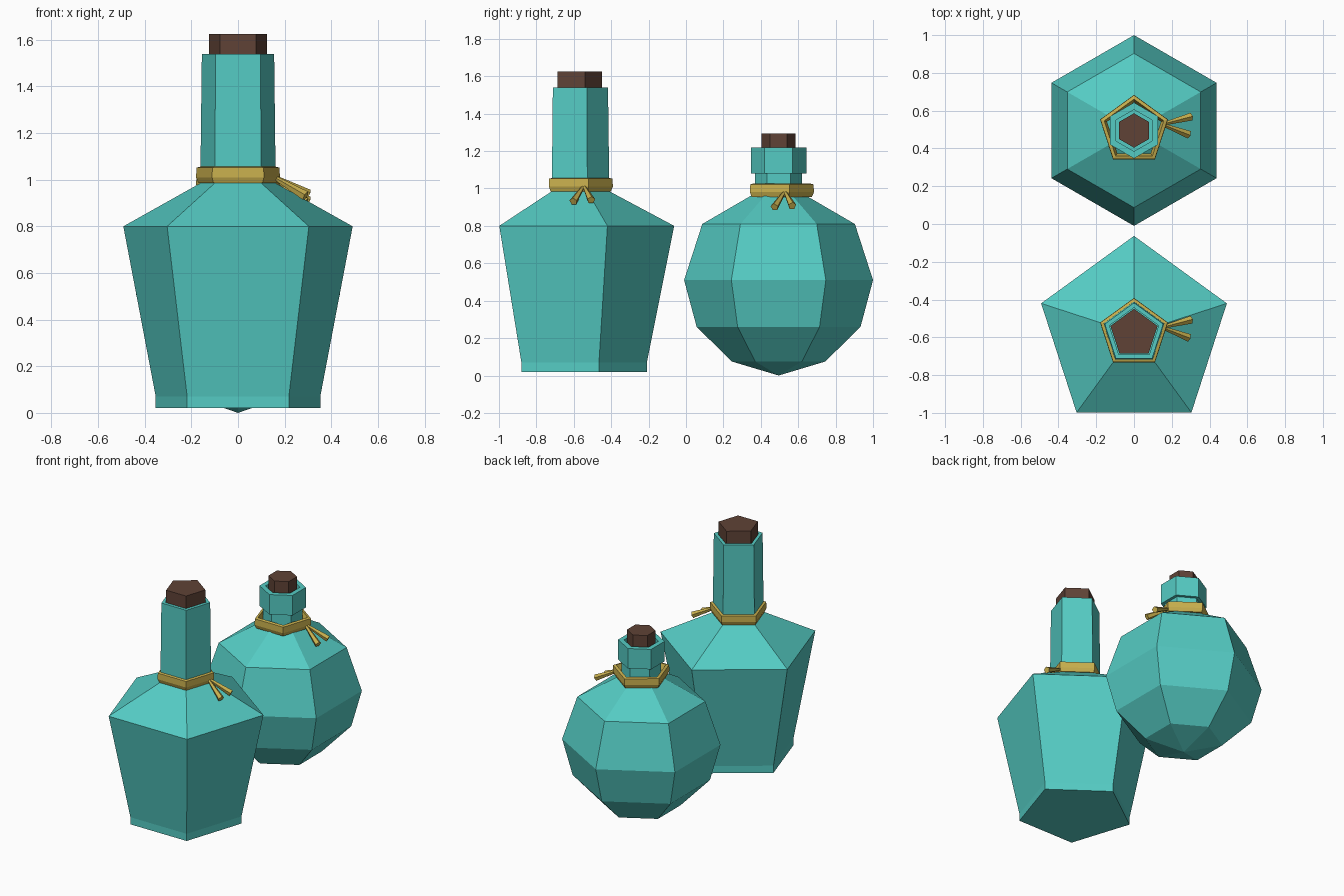
import bpy, bmesh, math
from mathutils import Vector

if "Cube" in bpy.data.objects:
    bpy.data.objects.remove(bpy.data.objects["Cube"])


def material(name, rgb):
    m = bpy.data.materials.new(name)
    m.diffuse_color = (*rgb, 1)
    m.use_nodes = True
    m.node_tree.nodes["Principled BSDF"].inputs["Base Color"].default_value = m.diffuse_color
    return m


glass = material("teal_glass", (0.09, 0.60, 0.55))
cork = material("dark_cork", (0.115, 0.055, 0.037))
twine = material("gold_twine", (0.58, 0.43, 0.075))


def finish(bm, name, mat):
    bmesh.ops.recalc_face_normals(bm, faces=bm.faces)
    me = bpy.data.meshes.new(name)
    bm.to_mesh(me)
    bm.free()
    me.materials.append(mat)
    ob = bpy.data.objects.new(name, me)
    bpy.context.collection.objects.link(ob)
    return ob


def lathe(name, profile, sides, y, mat, closed=False):
    """Faceted solid of revolution with one corner facing +y."""
    bm = bmesh.new()
    rings = []
    for r, z in profile:
        ring = []
        for i in range(sides):
            a = math.pi / 2 + 2 * math.pi * i / sides
            ring.append(bm.verts.new((r * math.cos(a), y + r * math.sin(a), z)))
        rings.append(ring)
    pairs = list(zip(rings, rings[1:]))
    if closed:
        pairs.append((rings[-1], rings[0]))
    else:
        bm.faces.new(rings[0])
        bm.faces.new(rings[-1])
    for a, b in pairs:
        for i in range(sides):
            j = (i + 1) % sides
            bm.faces.new((a[i], a[j], b[j], b[i]))
    bmesh.ops.remove_doubles(bm, verts=bm.verts, dist=1e-4)
    return finish(bm, name, mat)


def tail(name, start, end):
    """Tapered strand of twine, wider at its free end."""
    s, e = Vector(start), Vector(end)
    d = e - s
    bm = bmesh.new()
    bmesh.ops.create_cone(bm, cap_ends=True, segments=5, radius1=0.009,
                          radius2=0.022, depth=d.length)
    bmesh.ops.rotate(bm, verts=bm.verts, matrix=d.to_track_quat('Z', 'Y').to_matrix())
    bmesh.ops.translate(bm, verts=bm.verts, vec=(s + e) / 2)
    finish(bm, name, twine)


def neck_tie(prefix, y, z):
    """Five-sided twine ring and its two loose ends."""
    section = [(0.150, 0.02), (0.166, 0.057), (0.187, 0.052),
               (0.189, 0.010), (0.178, -0.015), (0.155, -0.015)]
    lathe(prefix + "_twine_ring", [(r, z + h) for r, h in section], 5, y, twine, True)
    tail(prefix + "_twine_end_a", (0.155, y + 0.035, z + 0.012), (0.302, y + 0.073, z - 0.063))
    tail(prefix + "_twine_end_b", (0.155, y + 0.030, z + 0.010), (0.290, y - 0.022, z - 0.070))


# Tall five-sided bottle
TALL_Y = -0.58
lathe("tall_bottle", [(0.371, 0.02), (0.371, 0.07), (0.517, 0.80), (0.170, 0.985),
                      (0.163, 1.54), (0.137, 1.54), (0.137, 1.48)], 5, TALL_Y, glass)
lathe("tall_cork", [(0.131, 1.46), (0.131, 1.625)], 5, TALL_Y, cork)
neck_tie("tall", TALL_Y, 1.0)

# Round six-sided flask
ROUND_Y = 0.495
lathe("round_flask", [(0, 0), (0.25, 0.075), (0.438, 0.26), (0.505, 0.51), (0.408, 0.81),
                      (0.150, 0.96), (0.125, 0.98), (0.125, 1.08), (0.148, 1.08),
                      (0.148, 1.22), (0.110, 1.22), (0.110, 1.16)], 6, ROUND_Y, glass)
lathe("round_cork", [(0.091, 1.14), (0.091, 1.293)], 6, ROUND_Y, cork)
neck_tie("round", ROUND_Y, 0.97)
